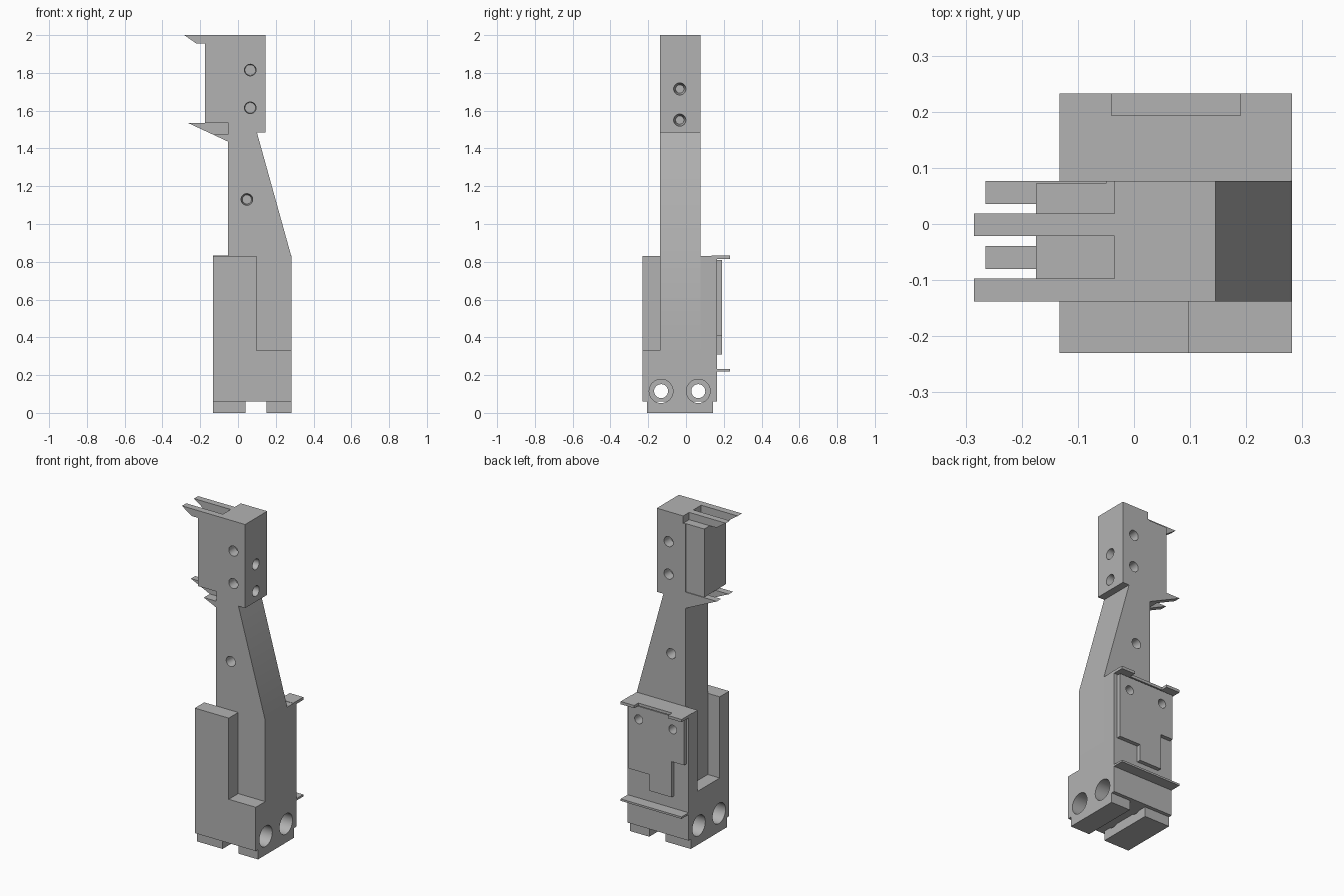
import bpy, bmesh, math
from mathutils import Matrix, Vector

cube = bpy.data.objects.get("Cube")
if cube:
    bpy.data.objects.remove(cube, do_unlink=True)

grey = bpy.data.materials.new("plain grey")
grey.use_nodes = True
grey.diffuse_color = (0.45, 0.45, 0.45, 1)
grey.node_tree.nodes["Principled BSDF"].inputs["Base Color"].default_value = (0.45, 0.45, 0.45, 1)

# Shared planes
LEFT, RIGHT = -0.133, 0.282
FRONT, BACK = -0.23, 0.165
NECK_F, NECK_B = -0.138, 0.077
NOTCH, SHOULDER = 0.33, 0.83


def finish(name, bm):
    bmesh.ops.recalc_face_normals(bm, faces=bm.faces)
    mesh = bpy.data.meshes.new(name)
    bm.to_mesh(mesh)
    bm.free()
    mesh.materials.append(grey)
    ob = bpy.data.objects.new(name, mesh)
    bpy.context.scene.collection.objects.link(ob)
    return ob


def prism(name, points, y0, y1):
    """Extrude an x-z outline from y0 to y1."""
    bm = bmesh.new()
    face = bm.faces.new([bm.verts.new((x, y0, z)) for x, z in points])
    ext = bmesh.ops.extrude_face_region(bm, geom=[face])["geom"]
    verts = [v for v in ext if isinstance(v, bmesh.types.BMVert)]
    bmesh.ops.translate(bm, verts=verts, vec=(0, y1 - y0, 0))
    return finish(name, bm)


def box(name, x0, x1, y0, y1, z0, z1):
    return prism(name, [(x0, z0), (x1, z0), (x1, z1), (x0, z1)], y0, y1)


def drill(ob, centre, inward, depth, r_outer, r_inner=None):
    """Cut a round, optionally tapered, hole into a surface point."""
    bm = bmesh.new()
    bmesh.ops.create_cone(bm, cap_ends=True, segments=32, radius1=r_outer,
                          radius2=r_inner or r_outer, depth=depth + 0.02)
    axis = Vector(inward)
    rot = axis.to_track_quat("Z", "Y").to_matrix().to_4x4()
    mid = Vector(centre) + axis * (depth - 0.02) / 2
    bmesh.ops.transform(bm, matrix=Matrix.Translation(mid) @ rot, verts=bm.verts)
    cutter = finish("hole_cutter", bm)
    cutter.hide_render = True
    mod = ob.modifiers.new("hole", "BOOLEAN")
    mod.operation = "DIFFERENCE"
    mod.solver = "EXACT"
    mod.object = cutter
    bpy.context.view_layer.objects.active = ob
    bpy.ops.object.modifier_apply(modifier=mod.name)
    bpy.data.objects.remove(cutter, do_unlink=True)


# Base and two feet, with counterbored cross holes
base = box("base", LEFT, RIGHT, FRONT, BACK, 0.06, NOTCH)
feet = [box("left_foot", 0.15, RIGHT, -0.207, 0.143, 0, 0.06),
        box("right_foot", LEFT, 0.04, -0.207, 0.143, 0, 0.06)]
for y in (-0.132, 0.065):
    drill(base, (RIGHT, y, 0.115), (-1, 0, 0), 0.16, 0.063)
    drill(base, (LEFT, y, 0.115), (1, 0, 0), 0.16, 0.063)
    drill(base, (RIGHT, y, 0.115), (-1, 0, 0), 0.45, 0.037)
    for foot in feet:
        drill(foot, (RIGHT, y, 0.115), (-1, 0, 0), 0.45, 0.063)

# Upright plates in front of and behind the neck
box("front_plate", LEFT, 0.098, FRONT, NECK_F, NOTCH, SHOULDER)
box("back_plate", LEFT, RIGHT, NECK_B, BACK, NOTCH, SHOULDER)

# Tapered neck
neck = prism("neck", [(-0.052, NOTCH), (RIGHT, NOTCH), (RIGHT, SHOULDER),
                      (0.1, 1.485), (-0.052, 1.485)], NECK_F, NECK_B)
drill(neck, (0.047, NECK_F, 1.13), (0, 1, 0), 0.07, 0.033, 0.024)
drill(neck, (0.047, NECK_B, 1.13), (0, -1, 0), 0.07, 0.033, 0.024)

# Rear flanges and stepped rear panel
box("upper_flange", LEFT, RIGHT, BACK - 0.03, 0.193, 0.815, 0.832)
box("upper_flange_left_lug", 0.19, RIGHT, 0.193, 0.233, 0.815, 0.832)
box("upper_flange_right_lug", LEFT, -0.04, 0.193, 0.233, 0.815, 0.832)
box("lower_flange", LEFT, RIGHT, BACK - 0.01, 0.233, 0.22, 0.232)
panel = prism("rear_panel", [(0.26, 0.81), (0.26, 0.41), (0.115, 0.41), (0.115, 0.31),
                             (-0.035, 0.31), (-0.035, 0.53), (-0.12, 0.53), (-0.12, 0.81)],
              BACK, 0.19)
back_plate = bpy.data.objects["back_plate"]
for x in (0.19, -0.043):
    for part in (panel, back_plate):
        drill(part, (x, 0.19, 0.73), (0, -1, 0), 0.07, 0.027)

# Head block with screw holes
head = box("head", -0.05, 0.145, NECK_F, NECK_B, 1.485, 1.955)
for z in (1.815, 1.615):
    drill(head, (0.065, NECK_F, z), (0, 1, 0), 0.06, 0.032, 0.028)
    drill(head, (0.065, NECK_B, z), (0, -1, 0), 0.06, 0.032, 0.028)
for z in (1.715, 1.55):
    drill(head, (0.145, -0.033, z), (-1, 0, 0), 0.06, 0.036, 0.022)
box("head_cap", -0.035, 0.145, NECK_F, NECK_B, 1.955, 2.0)
box("head_pod", -0.175, -0.05, NECK_F, 0.072, 1.535, 1.955)

# Upper prongs over the pod
for name, y0, y1 in (("front_upper_prong", NECK_F, -0.097), ("back_upper_prong", -0.021, 0.019)):
    prism(name, [(-0.285, 2.0), (-0.22, 1.955), (-0.035, 1.955), (-0.035, 2.0)], y0, y1)

# Lower prongs standing on a wedge under the pod
prism("lower_wedge", [(-0.136, 1.475), (-0.05, 1.435), (-0.05, 1.475)], NECK_F, NECK_B)
for name, y0, y1 in (("front_lower_prong", -0.08, -0.039), ("back_lower_prong", 0.036, NECK_B)):
    prism(name, [(-0.265, 1.535), (-0.136, 1.475), (-0.05, 1.475), (-0.05, 1.535)], y0, y1)

# Smooth hole walls, sharp edges elsewhere
bpy.ops.object.select_all(action="DESELECT")
for ob in (base, neck, panel, back_plate, head, *feet):
    ob.select_set(True)
    bpy.context.view_layer.objects.active = ob
bpy.ops.object.shade_smooth_by_angle(angle=math.radians(25))
